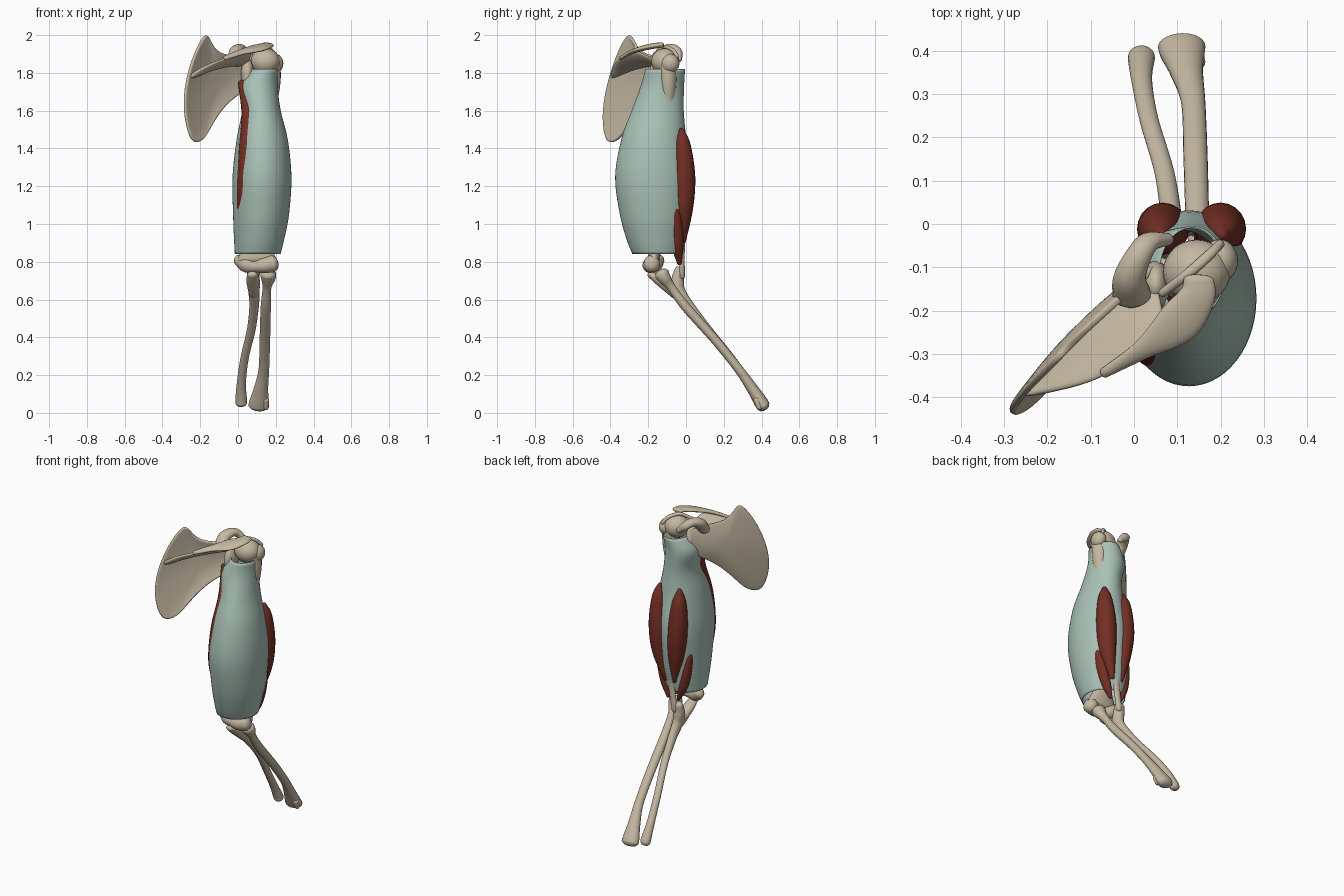
import bpy, bmesh, math
from mathutils import Vector

if "Cube" in bpy.data.objects:
    bpy.data.objects.remove(bpy.data.objects["Cube"])


def material(name, rgb):
    m = bpy.data.materials.new(name)
    m.use_nodes = True
    m.diffuse_color = (*rgb, 1)
    bsdf = next(n for n in m.node_tree.nodes if n.type == 'BSDF_PRINCIPLED')
    bsdf.inputs["Base Color"].default_value = (*rgb, 1)
    bsdf.inputs["Roughness"].default_value = 0.7
    return m


BONE = material("bone", (0.56, 0.48, 0.36))
SLEEVE = material("pale_green", (0.40, 0.54, 0.48))
MUSCLE = material("muscle_red", (0.175, 0.028, 0.017))


def finish(bm, name, mat, angle=60):
    bmesh.ops.recalc_face_normals(bm, faces=bm.faces)
    mesh = bpy.data.meshes.new(name)
    bm.to_mesh(mesh)
    bm.free()
    ob = bpy.data.objects.new(name, mesh)
    bpy.context.collection.objects.link(ob)
    mesh.materials.append(mat)
    for o in bpy.context.selected_objects:
        o.select_set(False)
    ob.select_set(True)
    bpy.context.view_layer.objects.active = ob
    bpy.ops.object.shade_smooth_by_angle(angle=math.radians(angle))
    return ob


def spline(pts, steps):
    """Smooth curve through points of any dimension."""
    v = [Vector(p) for p in pts]
    v = [2 * v[0] - v[1]] + v + [2 * v[-1] - v[-2]]
    out = []
    for a, b, c, d in zip(v, v[1:], v[2:], v[3:]):
        for i in range(steps):
            t = i / steps
            out.append(b + (c - a) * t / 2 + (2 * a - 5 * b + 4 * c - d) * t * t / 2
                       + (3 * b - a - 3 * c + d) * t ** 3 / 2)
    return out + [v[-2]]


def loft(name, pts, mat, side=(1, 0, 0), n=20, steps=6, tube=False):
    """Sweep ellipses (x, y, z, side radius, other radius) along a smooth path."""
    rings = spline(pts, steps)
    path = [Vector(r[:3]) for r in rings]
    bm = bmesh.new()
    loops = []

    def ring(p, s, u, rx, ry):
        loops.append([bm.verts.new(p + s * rx * math.cos(2 * math.pi * k / n)
                                   + u * ry * math.sin(2 * math.pi * k / n)) for k in range(n)])

    last = len(rings) - 1
    for i, r in enumerate(rings):
        t = (path[min(i + 1, last)] - path[max(i - 1, 0)]).normalized()
        if tube:
            t = Vector((0, 0, -1))
        s = Vector(side)
        s = (s - t * s.dot(t)).normalized()
        u = t.cross(s)
        rx, ry = max(r[3], 0.002), max(r[4], 0.002)
        caps = [(0, 1)]
        low = min(rx, ry)
        if i == 0 and not tube:
            caps = [(-0.6, 0.3), (-0.45, 0.7), (0, 1)]
        elif i == last and not tube:
            caps = [(0, 1), (0.45, 0.7), (0.6, 0.3)]
        for off, k in caps:
            ring(path[i] + t * off * low, s, u, rx * k, ry * k)
    for a, b in zip(loops, loops[1:]):
        for k in range(n):
            bm.faces.new((a[k], a[(k + 1) % n], b[(k + 1) % n], b[k]))
    if not tube:
        bm.faces.new(loops[0])
        bm.faces.new(loops[-1])
    return finish(bm, name, mat)


def ball(name, centre, radii, mat):
    bm = bmesh.new()
    bmesh.ops.create_uvsphere(bm, u_segments=28, v_segments=16, radius=1)
    bmesh.ops.scale(bm, vec=radii, verts=bm.verts)
    bmesh.ops.translate(bm, vec=centre, verts=bm.verts)
    return finish(bm, name, mat)


def plate(name, rows, mat, thickness, closed=False):
    """Thin curved sheet through rows of points."""
    bm = bmesh.new()
    grid = [[bm.verts.new(p) for p in row] for row in rows]
    for a, b in zip(grid, grid[1:]):
        for k in range(len(a) if closed else len(a) - 1):
            j = (k + 1) % len(a)
            bm.faces.new((a[k], a[j], b[j], b[k]))
    if closed:
        bm.faces.new(grid[-1])
    ob = finish(bm, name, mat)
    m = ob.modifiers.new("thickness", 'SOLIDIFY')
    m.thickness, m.offset = thickness, 0
    m = ob.modifiers.new("rounding", 'SUBSURF')
    m.levels = m.render_levels = 2


# Sleeve: open tube around the upper arm
sleeve = loft("sleeve", [
    (.135, -.11, 1.82, .078, .105), (.107, -.125, 1.73, .103, .115),
    (.123, -.15, 1.6, .103, .138), (.128, -.17, 1.45, .135, .172),
    (.127, -.172, 1.25, .156, .203), (.122, -.165, 1.05, .148, .185),
    (.112, -.158, .92, .133, .157), (.104, -.152, .84, .121, .132)],
    SLEEVE, n=56, steps=5, tube=True)
shell = sleeve.modifiers.new("thickness", 'SOLIDIFY')
shell.thickness, shell.offset = .004, -1

# Muscles showing through the sleeve
mid = .133
for name, sx in (("lateral", 1), ("medial", -1)):
    loft(name + "_rear_muscle", [
        (mid + sx * .07, -.025, 1.5, .012, .012), (mid + sx * .072, -.018, 1.42, .042, .042),
        (mid + sx * .068, -.011, 1.25, .058, .06), (mid + sx * .056, -.013, 1.08, .049, .05),
        (mid - .012 + sx * .032, -.02, .91, .015, .02)], MUSCLE)
    loft(name + "_lower_muscle", [
        (mid - .01 + sx * .112, -.073, 1.14, .008, .012), (mid - .013 + sx * .1, -.06, 1.03, .023, .034),
        (mid - .02 + sx * .068, -.045, .89, .027, .032), (mid - .02 + sx * .035, -.035, .79, .01, .012)], MUSCLE)
loft("front_muscle", [
    (.02, -.165, 1.75, .02, .02), (.064, -.212, 1.58, .046, .05), (.057, -.265, 1.4, .052, .055),
    (.046, -.277, 1.2, .052, .053), (.024, -.245, 1.04, .03, .03)], MUSCLE)
loft("rear_tendon", [
    (.125, -.005, 1.0, .025, .012), (.115, -.018, .87, .022, .012), (.095, -.022, .72, .018, .016)], BONE)

# Upper arm bone, flaring towards the elbow
loft("upper_arm_bone", [
    (.165, -.1, 1.86, .06, .055), (.175, -.095, 1.75, .05, .045), (.165, -.1, 1.6, .036, .036),
    (.13, -.13, 1.3, .034, .034), (.105, -.155, 1.0, .038, .034), (.098, -.165, .9, .065, .034),
    (.1, -.17, .81, .105, .032)], BONE)
ball("upper_arm_head", (.145, -.11, 1.86), (.078, .074, .07), BONE)
ball("upper_arm_tubercle", (.198, -.085, 1.85), (.042, .05, .05), BONE)
loft("elbow_condyles", [
    (0, -.14, .812, .03, .028), (.045, -.165, .785, .042, .04), (.09, -.178, .775, .032, .032),
    (.135, -.19, .78, .04, .04), (.185, -.18, .79, .046, .044)], BONE, side=(0, 0, 1))

# Forearm bones
loft("outer_forearm_bone", [
    (.16, -.128, .735, .042, .04), (.16, -.112, .71, .038, .034), (.153, -.075, .66, .023, .023),
    (.147, 0, .56, .027, .025), (.142, .16, .38, .028, .024), (.137, .28, .23, .028, .024),
    (.122, .35, .13, .038, .03), (.112, .395, .06, .052, .036), (.11, .41, .035, .055, .036)], BONE)
loft("outer_wrist_point", [(.145, .375, .07, .02, .02), (.148, .39, .025, .014, .014)], BONE)
loft("inner_forearm_bone", [
    (.08, -.035, .76, .03, .024), (.08, -.045, .7, .034, .034), (.085, -.04, .64, .03, .038),
    (.085, .02, .56, .025, .028), (.07, .12, .44, .023, .02), (.035, .24, .29, .022, .02),
    (.018, .33, .16, .024, .022), (.017, .38, .07, .031, .027), (.018, .387, .048, .03, .026)], BONE)
loft("elbow_hook", [
    (.075, -.19, .735, .026, .018), (.08, -.14, .7, .036, .026), (.085, -.05, .63, .028, .03)], BONE)

# Shoulder blade: dished sheet inside a simple outline
outline = [(-.158, 2.005), (-.18, 1.998), (-.215, 1.935), (-.25, 1.85), (-.285, 1.71), (-.285, 1.57),
           (-.255, 1.455), (-.225, 1.425), (-.175, 1.445), (-.125, 1.55), (-.045, 1.655), (.025, 1.69),
           (.06, 1.78), (.055, 1.85), (-.005, 1.89), (-.07, 1.895), (-.125, 1.925)]
centre = Vector((-.12, 1.74))


def on_blade(x, z, dish=0.0):
    bend = .1 * max(0, x + .1) + .14 * max(0, 1.75 - z)
    return (x, x - .135 - bend + dish, z)


rows = []
for scale, dish in ((1, 0), (.95, .004), (.6, .018), (.25, .024)):
    ring_2d = [centre + (Vector(p) - centre) * scale for p in outline]
    rows.append([on_blade(p.x, p.y, dish) for p in ring_2d])
plate("shoulder_blade", rows, BONE, .018, closed=True)

# Ridge standing off the blade, ending in the shoulder tip
ridge = [(-.255, -.4, 1.79), (-.17, -.385, 1.84), (-.09, -.367, 1.87), (-.01, -.32, 1.9), (.08, -.25, 1.925)]
root = [on_blade(x, z) for x, z in ((-.255, 1.775), (-.17, 1.81), (-.1, 1.83), (-.03, 1.84), (.05, 1.84))]
middle = [(Vector(a) + Vector(b)) / 2 - Vector((0, 0, .012)) for a, b in zip(ridge, root)]
plate("blade_ridge", [ridge, middle, root], BONE, .024)
loft("shoulder_tip", [
    (-.07, -.345, 1.878, .012, .01), (.02, -.29, 1.91, .025, .012), (.1, -.23, 1.93, .05, .014),
    (.145, -.17, 1.943, .042, .015), (.15, -.125, 1.948, .034, .013)], BONE)
loft("shoulder_arch", [
    (.065, -.16, 1.905, .01, .01), (.125, -.115, 1.937, .012, .01), (.175, -.07, 1.92, .012, .01),
    (.2, -.045, 1.885, .01, .01)], BONE)

# Socket and hooked process
ball("shoulder_socket", (.05, -.14, 1.79), (.035, .055, .085), BONE)
loft("hooked_process", [
    (-.005, -.165, 1.86, .045, .035), (-.01, -.125, 1.91, .038, .03), (.01, -.075, 1.928, .03, .025),
    (.035, -.042, 1.91, .026, .022), (.08, -.035, 1.87, .016, .014)], BONE)
